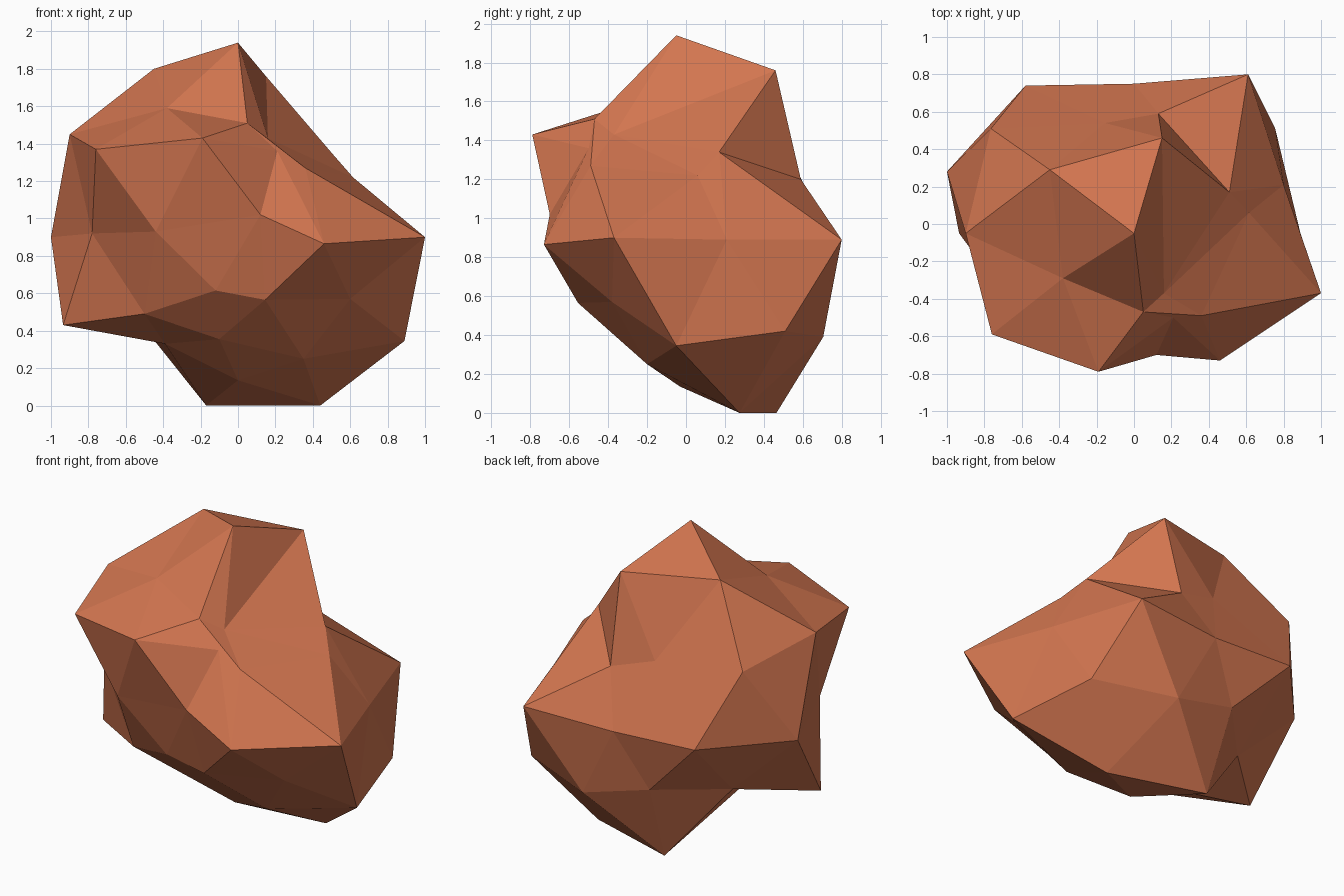
import bpy
import bmesh
import math

default_cube = bpy.data.objects.get("Cube")
if default_cube:
    bpy.data.objects.remove(default_cube, do_unlink=True)

# Rings of rock corners, from the lowest to the highest latitude of an icosphere,
# each running counter-clockwise from the left side
underside_centre = [(0, -.03, .135)]
underside = [(.44, .275, 0), (-.17, .465, 0), (-.39, -.05, .33),
             (-.1, -.3, .355), (.35, -.2, .25)]
lower_ridges = [(.89, -.05, .345), (.25, .705, .39), (-.545, .3, .47),
                (-.5, -.36, .49), (.145, -.555, .565)]
lower_corners = [(.755, .51, .42), (-.2, .66, .51), (-.935, -.05, .43),
                 (-.12, -.56, .615), (.6, -.38, .57)]
waist = [(.8, .21, .89), (.61, .8, .89), (0, .75, .87), (-.58, .74, .9),
         (-1, .28, .9), (-.78, -.26, .92), (-.44, -.61, .93),
         (.12, -.7, 1.02), (.46, -.73, .865), (1, -.37, .9)]
upper_corners = [(.615, .06, 1.22), (.13, .59, 1.2), (-.765, .51, 1.37),
                 (-.76, -.59, 1.37), (.21, -.5, 1.36)]
upper_ridges = [(.51, .17, 1.34), (-.155, .54, 1.29), (-.9, -.05, 1.45),
                (-.19, -.79, 1.43), (.36, -.49, 1.27)]
crown = [(.16, -.37, 1.43), (.15, .46, 1.76), (-.45, .29, 1.8),
         (-.38, -.29, 1.59), (.05, -.47, 1.51)]
peak = [(0, -.05, 1.94)]
rings = [underside_centre, underside, lower_ridges, lower_corners, waist,
         upper_corners, upper_ridges, crown, peak]


def ring_order(vert):
    """Sort by latitude, then by angle around the vertical axis."""
    angle = math.degrees(math.atan2(vert.co.y, vert.co.x))
    return round(vert.co.z, 2), (angle + 5) % 360


def make_material(name, colour):
    material = bpy.data.materials.new(name)
    material.use_nodes = True
    material.diffuse_color = colour
    shader = next(node for node in material.node_tree.nodes
                  if node.type == "BSDF_PRINCIPLED")
    shader.inputs["Base Color"].default_value = colour
    shader.inputs["Roughness"].default_value = 0.9
    return material


# Push the icosphere's corners out into a jagged boulder
bm = bmesh.new()
bmesh.ops.create_icosphere(bm, subdivisions=2, radius=1)
corners = [corner for ring in rings for corner in ring]
for vert, corner in zip(sorted(bm.verts, key=ring_order), corners):
    vert.co = corner
for face in bm.faces:
    face.smooth = False
bm.normal_update()

# Rock object
mesh = bpy.data.meshes.new("rock")
bm.to_mesh(mesh)
bm.free()
mesh.materials.append(make_material("red clay", (0.65, 0.18, 0.08, 1)))
rock = bpy.data.objects.new("rock", mesh)
bpy.context.collection.objects.link(rock)
